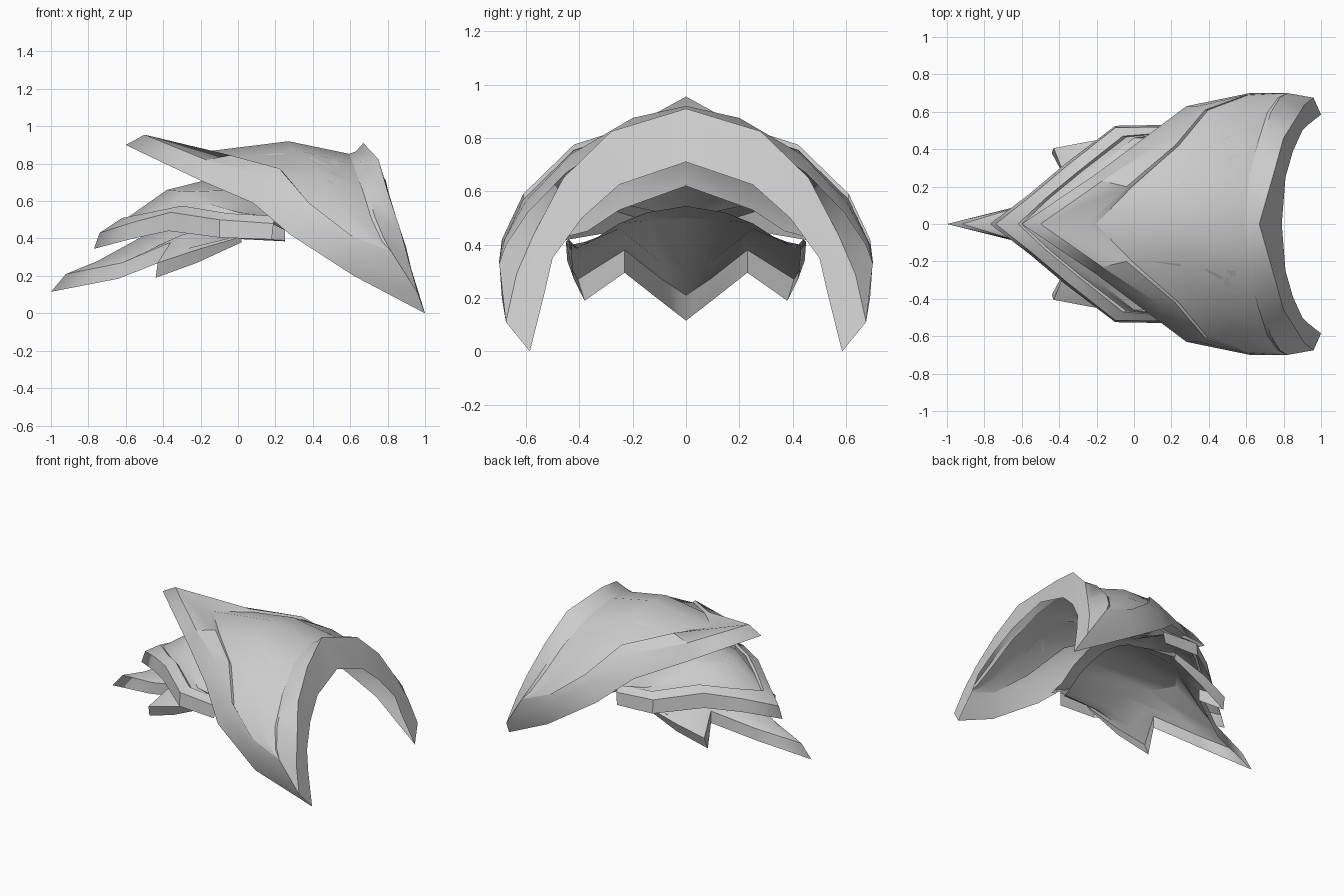
import bpy, bmesh, math
from mathutils import Vector
from mathutils.bvhtree import BVHTree

if "Cube" in bpy.data.objects:
    bpy.data.objects.remove(bpy.data.objects["Cube"])

steel = bpy.data.materials.new("grey_steel")
steel.diffuse_color = (0.6, 0.6, 0.6, 1)
steel.use_nodes = True
steel.node_tree.nodes["Principled BSDF"].inputs["Base Color"].default_value = steel.diffuse_color


def finish(name, bm, angle=28):
    """Turn a half mesh into a mirrored, softly shaded object."""
    bmesh.ops.remove_doubles(bm, verts=bm.verts, dist=0.0005)
    me = bpy.data.meshes.new(name)
    bm.to_mesh(me)
    ob = bpy.data.objects.new(name, me)
    bpy.context.collection.objects.link(ob)
    me.materials.append(steel)
    m = ob.modifiers.new("mirror", 'MIRROR')
    m.use_axis = (False, True, False)
    m.use_clip = True
    bpy.ops.object.select_all(action='DESELECT')
    ob.select_set(True)
    bpy.context.view_layer.objects.active = ob
    bpy.ops.object.shade_smooth_by_angle(angle=math.radians(angle))
    return ob


def loft(name, stations):
    """Skin cross profiles that run from the front rim to the back edge."""
    bm = bmesh.new()
    rows = [[bm.verts.new(p) for p in st] for st in stations]
    for a, b in zip(rows, rows[1:]):
        for i in range(len(a) - 1):
            quad = (a[i], a[i + 1], b[i + 1], b[i])
            bm.faces.new(quad)
    tree = BVHTree.FromBMesh(bm)
    finish(name, bm)
    return tree


def recess(front, mid, back, depth):
    """Panel points sunk a little below the rim on both sides."""
    f, m, b = Vector(front), Vector(mid), Vector(back)
    drop = Vector((0, 0, depth))
    return [f, f.lerp(m, 0.09) - drop, m, b.lerp(m, 0.1) - drop, b]


def on_surface(tree, x, y):
    hit, n, _, _ = tree.ray_cast(Vector((x, y, 3)), Vector((0, 0, -1)))
    if n.z < 0:
        n = -n
    return hit, n


def ridge(name, tree, path, height):
    """Tapered raised ridge following a path over a shell."""
    bm = bmesh.new()
    rows = []
    for i, (x, y, w) in enumerate(path):
        a, b = path[max(i - 1, 0)], path[min(i + 1, len(path) - 1)]
        d = Vector((b[0] - a[0], b[1] - a[1])).normalized()
        row = []
        for side, lift in ((1, -0.004), (0.35, height), (-1, -0.004)):
            p, n = on_surface(tree, x - d.y * w * side, y + d.x * w * side)
            row.append(bm.verts.new(p + n * (lift if w > 0.005 else 0)))
        rows.append(row)
    for a, b in zip(rows, rows[1:]):
        for i in range(2):
            bm.faces.new((a[i], a[i + 1], b[i + 1], b[i]))
    bmesh.ops.recalc_face_normals(bm, faces=bm.faces)
    if sum(f.normal.z for f in bm.faces) < 0:
        bmesh.ops.reverse_faces(bm, faces=bm.faces)
    finish(name, bm)


def stud(name, tree, x, y, r, height, sides=5):
    """Bevelled stud with a sunken top, standing on a shell."""
    c, n = on_surface(tree, x, y)
    u = Vector((1, 0, 0))
    u = (u - n * u.dot(n)).normalized()
    v = n.cross(u)
    bm = bmesh.new()
    rings = []
    for rad, h in ((r, -0.02), (r * 0.85, height), (r * 0.6, height), (r * 0.5, height * 0.7)):
        rings.append([bm.verts.new(c + n * h + rad * (u * math.cos(t) + v * math.sin(t)))
                      for t in (math.tau * k / sides for k in range(sides))])
    for a, b in zip(rings, rings[1:]):
        for k in range(sides):
            j = (k + 1) % sides
            bm.faces.new((a[k], a[j], b[j], b[k]))
    bm.faces.new(rings[-1])
    finish(name, bm)


# Upper plate: rim bottom, rim edge, rim inner, panel middle, collar inner, collar ridge, collar edge
upper = [
    ((-.60, 0, .90), (-.50, 0, .955), (-.25, 0, .875), (.27, 0, .92), (.63, 0, .865), (.67, 0, .91), (.79, 0, .71)),
    ((-.20, .27, .71), (-.17, .23, .82), (-.04, .20, .845), (.30, .20, .875), (.65, .25, .81), (.75, .28, .825), (.81, .25, .625)),
    ((.08, .48, .59), (.15, .44, .73), (.22, .42, .775), (.45, .43, .74), (.69, .45, .67), (.80, .46, .65), (.85, .39, .50)),
    ((.28, .63, .42), (.34, .63, .53), (.38, .61, .59), (.56, .60, .565), (.73, .595, .52), (.87, .57, .44), (.90, .50, .35)),
    ((.62, .69, .20), (.62, .70, .34), (.60, .69, .42), (.69, .68, .42), (.78, .675, .40), (.91, .635, .29), (.93, .53, .22)),
    ((1.0, .585, 0), (.96, .675, .11), (.82, .70, .33), (.82, .70, .33), (.82, .70, .33), (.96, .675, .11), (1.0, .585, 0)),
]
rows = []
for k, s in enumerate(upper):
    depth = 0.018 if k < len(upper) - 1 else 0
    rows.append([*s[:2], *recess(s[2], s[3], s[4], depth), *s[5:]])
top = loft("upper_plate", rows)

# Middle plate: rim bottom, rim edge, rim inner, panel front, panel crest, back edge
middle = [
    ((-.77, 0, .345), (-.74, 0, .43), (-.62, 0, .51), (-.60, 0, .505), (-.38, 0, .66), (-.10, 0, .73), (.30, 0, .62)),
    ((-.56, .16, .40), (-.55, .15, .49), (-.47, .14, .54), (-.45, .14, .53), (-.28, .17, .65), (0, .22, .66), (.30, .25, .53)),
    ((-.37, .32, .44), (-.36, .31, .54), (-.30, .28, .575), (-.28, .28, .56), (-.17, .32, .59), (.05, .37, .57), (.30, .37, .45)),
    ((-.10, .525, .405), (-.10, .515, .50), (-.06, .47, .535), (-.04, .465, .52), (0, .46, .54), (.10, .46, .52), (.30, .45, .43)),
    ((.18, .53, .395), (.19, .52, .48), (.20, .49, .52), (.21, .49, .51), (.22, .49, .51), (.24, .49, .49), (.30, .48, .42)),
]
mid = loft("middle_plate", middle)

# Lower plate with a long central spike and a shorter spike on each side
lower = [
    ((-1.0, 0, .115), (-.92, 0, .21), (-.75, 0, .28), (-.35, 0, .50), (.25, 0, .545)),
    ((-.64, .09, .185), (-.62, .09, .27), (-.50, .09, .33), (-.25, .14, .49), (.25, .15, .52)),
    ((-.36, .23, .295), (-.36, .23, .38), (-.30, .22, .42), (-.14, .25, .46), (.25, .25, .48)),
    ((-.44, .38, .19), (-.43, .405, .27), (-.30, .385, .34), (-.10, .38, .41), (.25, .36, .41)),
    ((-.22, .42, .27), (-.22, .445, .34), (-.18, .43, .37), (-.05, .43, .40), (.25, .40, .39)),
    ((.02, .43, .38), (.02, .45, .41), (.03, .44, .42), (.08, .43, .41), (.25, .41, .385)),
]
low = loft("lower_plate", lower)

# Raised curls and studs
ridge("outer_curl", top, [(.10, .20, .002), (.25, .205, .022), (.39, .215, .035), (.51, .28, .04),
                          (.53, .37, .035), (.48, .45, .025), (.50, .53, .002)], 0.03)
ridge("inner_curl", top, [(.26, .24, .002), (.37, .29, .015), (.43, .35, .02), (.42, .42, .015), (.37, .48, .002)], 0.015)
stud("upper_stud", top, .615, .565, .078, .025)
stud("middle_stud", mid, .09, .43, .055, .025)
stud("lower_stud", low, -.26, .37, .045, .02, 3)
